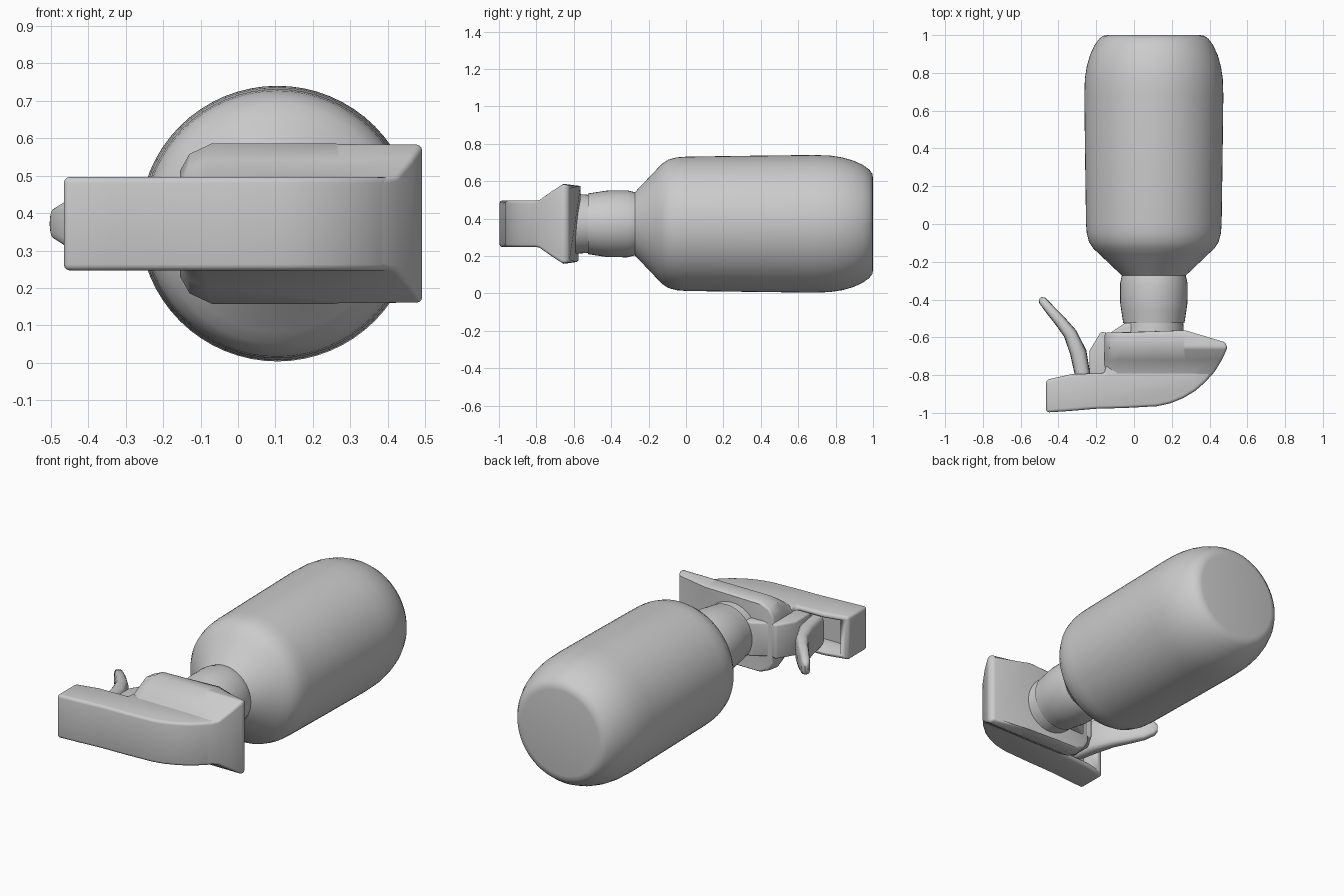
import bpy, bmesh, math
from mathutils import Vector

if "Cube" in bpy.data.objects:
    bpy.data.objects.remove(bpy.data.objects["Cube"])

CX, CZ = 0.105, 0.372   # bottle axis runs along y


def finish(bm, name, bevel=0.0, limit=0.6, angle=35):
    bmesh.ops.remove_doubles(bm, verts=bm.verts, dist=1e-5)
    bmesh.ops.recalc_face_normals(bm, faces=bm.faces)
    if bevel:
        edges = [e for e in bm.edges if e.calc_face_angle(0) > limit]
        bmesh.ops.bevel(bm, geom=edges, offset=bevel, segments=3, profile=0.5,
                        affect='EDGES', clamp_overlap=True)
        bmesh.ops.recalc_face_normals(bm, faces=bm.faces)
    me = bpy.data.meshes.new(name)
    bm.to_mesh(me)
    bm.free()
    ob = bpy.data.objects.new(name, me)
    bpy.context.collection.objects.link(ob)
    bpy.ops.object.select_all(action='DESELECT')
    ob.select_set(True)
    bpy.context.view_layer.objects.active = ob
    bpy.ops.object.shade_smooth_by_angle(angle=math.radians(angle))
    return ob


def loft(name, rings, **kw):
    """Skin a list of equal-length closed rings and cap both ends."""
    bm = bmesh.new()
    rows = [[bm.verts.new(p) for p in r] for r in rings]
    n = len(rows[0])
    for a, b in zip(rows, rows[1:]):
        for i in range(n):
            j = (i + 1) % n
            bm.faces.new((a[i], a[j], b[j], b[i]))
    bm.faces.new(rows[0])
    bm.faces.new(rows[-1])
    return finish(bm, name, **kw)


def lathe(name, profile, n=64, **kw):
    rings = [[(CX + r * math.cos(2 * math.pi * i / n), y,
               CZ + r * math.sin(2 * math.pi * i / n)) for i in range(n)]
             for r, y in profile]
    return loft(name, rings, **kw)


def prism(name, outline, half, **kw):
    """Extrude an xy outline symmetrically in z."""
    return loft(name, [[(x, y, CZ + s * half) for x, y in outline]
                       for s in (-1, 1)], **kw)


# bottle with rounded base and sloping shoulder
lathe("bottle", [(0.245, 1.0), (0.268, 0.996), (0.29, 0.98), (0.315, 0.945),
                 (0.338, 0.895), (0.355, 0.835), (0.365, 0.77), (0.368, 0.68),
                 (0.364, 0.35), (0.359, 0.0), (0.355, -0.05), (0.343, -0.095),
                 (0.32, -0.13), (0.29, -0.158), (0.165, -0.277)])

# screw collar and neck joining the spray head
lathe("collar", [(0.166, -0.26), (0.172, -0.285), (0.179, -0.315),
                 (0.178, -0.42), (0.172, -0.46), (0.162, -0.525)], n=40)
lathe("neck", [(0.152, -0.5), (0.156, -0.53), (0.162, -0.62)], n=40)

# barrel of the spray head
barrel = prism("spray_barrel", [
    (-0.465, -0.825), (-0.465, -0.998), (-0.34, -0.99), (-0.2, -0.978),
    (-0.05, -0.974), (0.12, -0.965), (0.19, -0.95), (0.26, -0.922),
    (0.325, -0.883), (0.38, -0.835), (0.425, -0.78), (0.44, -0.74),
    (0.3, -0.72), (-0.15, -0.75), (-0.155, -0.79), (-0.33, -0.795)],
    0.125, bevel=0.016)

# open underside behind the nozzle
cutter = prism("barrel_cutter", [(-0.42, -0.7), (-0.42, -0.93),
                                 (-0.17, -0.93), (-0.17, -0.7)], 0.1)
cutter.hide_render = True
cutter.hide_viewport = True
cut = barrel.modifiers.new("hollow", 'BOOLEAN')
cut.operation = 'DIFFERENCE'
cut.solver = 'EXACT'
cut.object = cutter


# flared skirt under the barrel
def skirt_ring(x0, xm, x1, half, y, drop=0.0):
    side = [(x0, 0.66), (x0 + (xm - x0) * 0.3, 0.87), (xm, 1.0),
            (0.27, 1.0), (x1, 1.0)]
    pts = [(x, f * half) for x, f in side]
    pts += [(x, -z) for x, z in reversed(pts)]
    return [(x, y - drop * max(0, (x - 0.27) / (x1 - 0.27)), CZ + z)
            for x, z in pts]


loft("skirt", [skirt_ring(-0.155, -0.1, 0.375, 0.116, -0.84),
               skirt_ring(-0.155, -0.09, 0.425, 0.126, -0.785),
               skirt_ring(-0.155, -0.08, 0.465, 0.172, -0.72),
               skirt_ring(-0.155, -0.07, 0.495, 0.214, -0.655),
               skirt_ring(-0.155, -0.07, 0.482, 0.203, -0.575, 0.05)],
     bevel=0.012, limit=0.75)

# pump block between the trigger and the neck
prism("pump_block", [(-0.235, -0.82), (-0.235, -0.67), (-0.175, -0.57),
                     (-0.13, -0.58), (-0.05, -0.525), (0.1, -0.525),
                     (0.1, -0.82)], 0.1, bevel=0.012)

# curved trigger: centre x, y, half thickness, half width
path = [(-0.497, -0.392, 0.008, 0.022), (-0.485, -0.405, 0.022, 0.04),
        (-0.45, -0.447, 0.026, 0.062), (-0.39, -0.515, 0.031, 0.078),
        (-0.338, -0.58, 0.036, 0.088), (-0.295, -0.68, 0.044, 0.094),
        (-0.268, -0.82, 0.04, 0.094)]
rings = []
for i, (x, y, t, w) in enumerate(path):
    a, b = path[max(i - 1, 0)], path[min(i + 1, len(path) - 1)]
    d = Vector((b[0] - a[0], b[1] - a[1])).normalized()
    ring = []
    for k in range(16):
        u = 2 * math.pi * k / 16
        c, s = math.cos(u), math.sin(u)
        c = math.copysign(abs(c) ** 0.6, c) * t
        s = math.copysign(abs(s) ** 0.6, s) * w
        ring.append((x - d.y * c, y + d.x * c, CZ + s))
    rings.append(ring)
loft("trigger", rings, angle=50)
